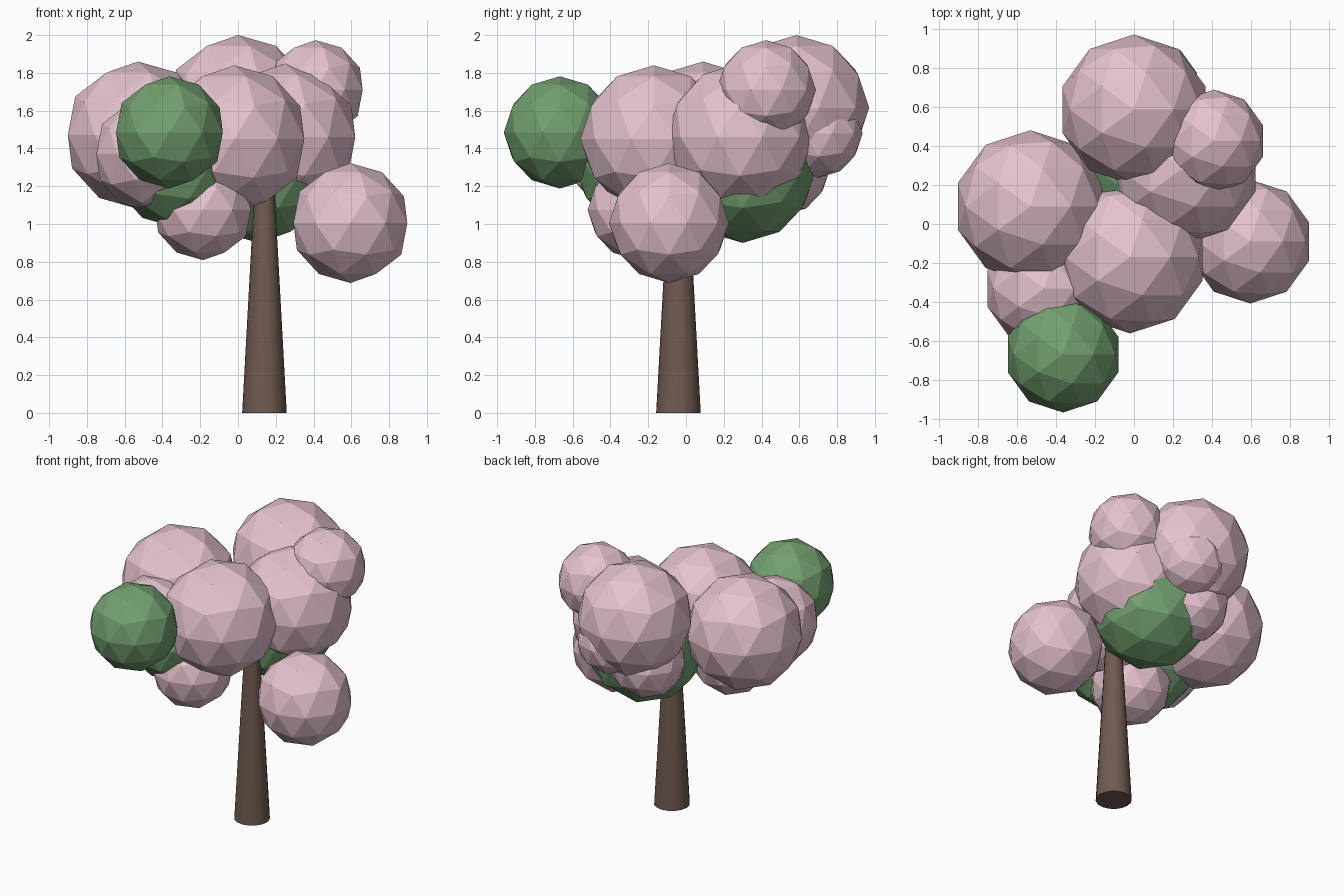
import bpy

cube = bpy.data.objects.get("Cube")
if cube:
    bpy.data.objects.remove(cube, do_unlink=True)


def make_material(name, rgb):
    mat = bpy.data.materials.new(name)
    mat.use_nodes = True
    color = (*rgb, 1.0)
    mat.diffuse_color = color
    bsdf = mat.node_tree.nodes["Principled BSDF"]
    bsdf.inputs["Base Color"].default_value = color
    bsdf.inputs["Roughness"].default_value = 0.9
    return mat


pink = make_material("blossom_pink", (0.78, 0.54, 0.62))
green = make_material("leaf_green", (0.17, 0.35, 0.16))
brown = make_material("bark_brown", (0.16, 0.105, 0.08))


def clump(name, x, y, z, radius, mat):
    """Faceted ball of foliage."""
    bpy.ops.mesh.primitive_ico_sphere_add(subdivisions=2, radius=radius, location=(x, y, z))
    obj = bpy.context.object
    obj.name = name
    obj.data.materials.append(mat)
    bpy.ops.object.shade_flat()


# Tapered trunk, its top hidden in the crown
TRUNK_HEIGHT = 1.3
bpy.ops.mesh.primitive_cone_add(vertices=16, radius1=0.118, radius2=0.047,
                                depth=TRUNK_HEIGHT,
                                location=(0.14, -0.04, TRUNK_HEIGHT / 2))
trunk = bpy.context.object
trunk.name = "trunk"
trunk.data.materials.append(brown)
bpy.ops.object.shade_smooth_by_angle()

# Pink blossom clumps
clump("blossom_back_top", 0.0, 0.585, 1.615, 0.385, pink)
clump("blossom_left_top_small", 0.41, 0.425, 1.71, 0.263, pink)
clump("blossom_left_low", 0.595, -0.09, 1.005, 0.317, pink)
clump("blossom_front", -0.02, -0.17, 1.45, 0.39, pink)
clump("blossom_left", 0.25, 0.285, 1.46, 0.39, pink)
clump("blossom_right", -0.53, 0.09, 1.47, 0.39, pink)
clump("blossom_right_front", -0.46, -0.33, 1.37, 0.305, pink)
clump("blossom_front_low", -0.185, -0.255, 1.075, 0.266, pink)
clump("blossom_back_small", 0.1, 0.7, 1.48, 0.235, pink)
clump("blossom_back_low", -0.05, 0.51, 1.3, 0.255, pink)

# Green leaf clumps
clump("leaves_front", -0.363, -0.668, 1.485, 0.297, green)
clump("leaves_back_low", 0.11, 0.3, 1.29, 0.39, green)
clump("leaves_inner", -0.34, -0.27, 1.3, 0.315, green)
